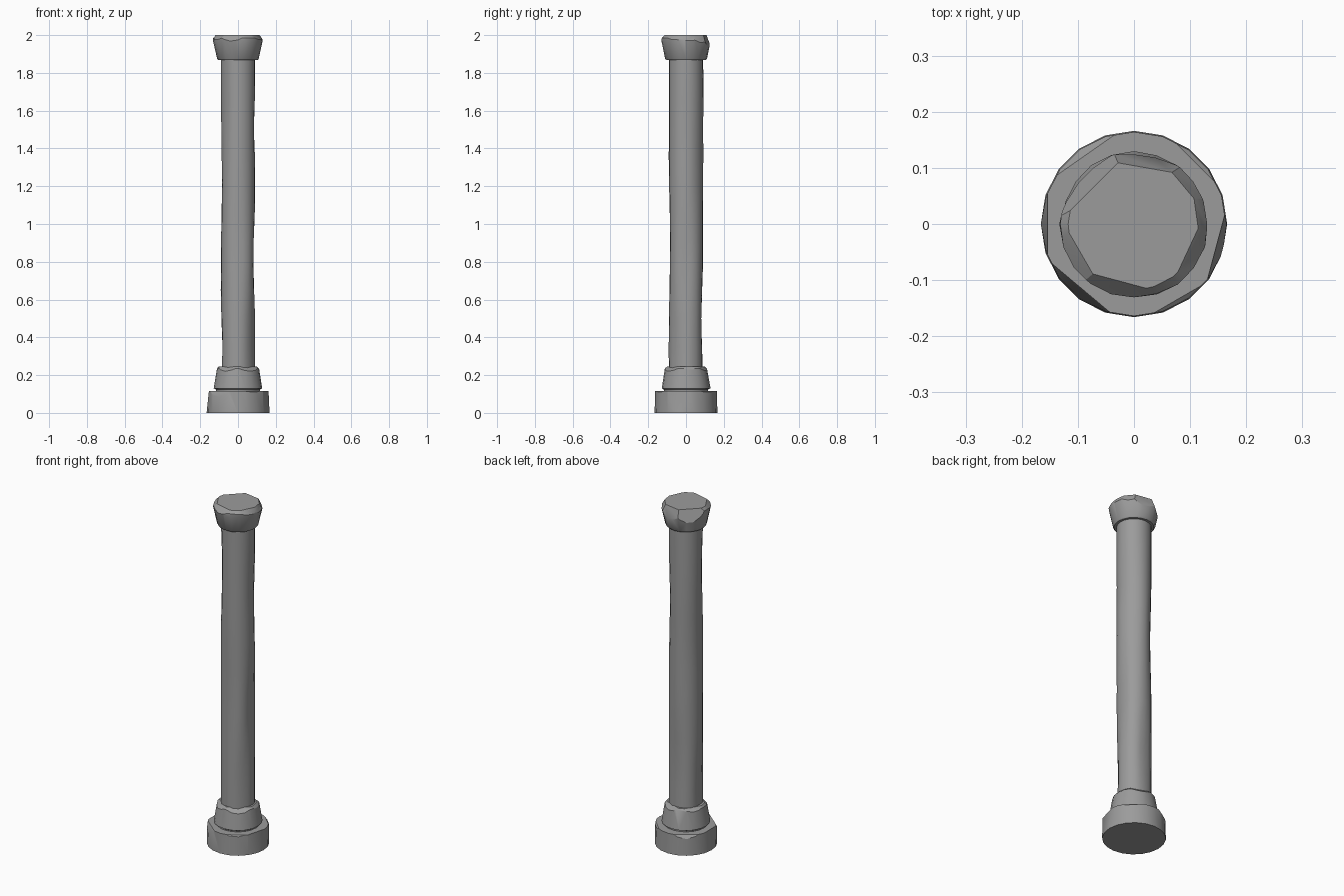
import bpy, bmesh, math, random
from mathutils import Vector

cube = bpy.data.objects.get("Cube")
if cube:
    bpy.data.objects.remove(cube, do_unlink=True)

random.seed(4)
SIDES = 20

stone = bpy.data.materials.new("grey_stone")
stone.use_nodes = True
GREY = (0.33, 0.33, 0.33, 1)
stone.diffuse_color = GREY
stone.node_tree.nodes["Principled BSDF"].inputs["Base Color"].default_value = GREY


def lathe(profile, dents=(), jitter=0.0):
    """Closed ringed solid from (radius, z) pairs; dents are (angle, z, depth, height)."""
    bm = bmesh.new()
    rings = []
    for r, z in profile:
        ring = []
        for i in range(SIDES):
            a = math.tau * i / SIDES
            rad = r + random.uniform(-jitter, jitter)
            for deg, dz, depth, height in dents:
                away = (a - math.radians(deg) + math.pi) % math.tau - math.pi
                rad -= depth * max(0, 1 - abs(away) / 0.7) * max(0, 1 - abs(z - dz) / height)
            ring.append(bm.verts.new((rad * math.cos(a), rad * math.sin(a), z)))
        rings.append(ring)
    for low, high in zip(rings, rings[1:]):
        for i in range(SIDES):
            j = (i + 1) % SIDES
            bm.faces.new((low[i], low[j], high[j], high[i]))
    bm.faces.new(rings[0][::-1])
    bm.faces.new(rings[-1])
    return bm


def chip(bm, deg, radius, z, tilt):
    """Slice off what lies beyond a plane through (radius, z), tilted up from horizontal."""
    a, t = math.radians(deg), math.radians(tilt)
    out = Vector((math.cos(a), math.sin(a), 0))
    cut = bmesh.ops.bisect_plane(
        bm, geom=bm.verts[:] + bm.edges[:] + bm.faces[:], dist=1e-5,
        plane_co=out * radius + Vector((0, 0, z)),
        plane_no=out * math.cos(t) + Vector((0, 0, math.sin(t))), clear_outer=True)
    edges = [e for e in cut["geom_cut"] if isinstance(e, bmesh.types.BMEdge)]
    if edges:
        bmesh.ops.contextual_create(bm, geom=edges)


def finish(bm, name):
    bmesh.ops.recalc_face_normals(bm, faces=bm.faces[:])
    mesh = bpy.data.meshes.new(name)
    bm.to_mesh(mesh)
    bm.free()
    mesh.materials.append(stone)
    obj = bpy.data.objects.new(name, mesh)
    bpy.context.collection.objects.link(obj)
    bpy.ops.object.select_all(action="DESELECT")
    obj.select_set(True)
    bpy.context.view_layer.objects.active = obj
    bpy.ops.object.shade_smooth_by_angle(angle=math.radians(30))


# Foot drum with worn edges
foot = lathe([(0.166, 0), (0.164, 0.117)])
for c in [(-15, 0.152, 0.117, 6), (180, 0.154, 0.117, 6), (-130, 0.148, 0.117, 25),
          (125, 0.150, 0.117, 35), (45, 0.155, 0.117, 45), (-60, 0.155, 0.117, 50)]:
    chip(foot, *c)
finish(foot, "foot_drum")

# Tapered collar with an undercut and a broken upper rim
collar = lathe([(0.116, 0.105), (0.118, 0.124), (0.129, 0.130), (0.112, 0.235), (0.102, 0.245)],
               jitter=0.001)
for c in [(-55, 0.094, 0.235, 55), (-125, 0.094, 0.238, 50), (150, 0.096, 0.24, 55),
          (70, 0.095, 0.238, 50), (10, 0.102, 0.24, 40)]:
    chip(collar, *c)
finish(collar, "collar")

# Weathered shaft with shallow hollows
levels = [0.2, 0.35, 0.5, 0.65, 0.78, 0.9, 1.05, 1.2, 1.35, 1.5, 1.65, 1.78, 1.89]
shaft = lathe([(0.091, z) for z in levels],
              dents=[(0, 0.82, 0.012, 0.3), (0, 1.52, 0.008, 0.2), (180, 0.35, 0.009, 0.25),
                     (180, 1.2, 0.007, 0.4), (90, 0.5, 0.012, 0.3), (-90, 0.9, 0.008, 0.4),
                     (-35, 0.4, 0.01, 0.3), (215, 1.6, 0.009, 0.3), (135, 1.2, 0.009, 0.35),
                     (45, 1.4, 0.008, 0.3)], jitter=0.0006)
finish(shaft, "shaft")

# Flared capital with a chipped top
capital = lathe([(0.104, 1.868), (0.110, 1.875), (0.132, 1.973), (0.132, 1.985), (0.118, 2.0)],
                jitter=0.0015)
for c in [(40, 0.118, 1.985, 25), (8, 0.118, 1.99, 30), (-25, 0.122, 1.985, 45),
          (-105, 0.115, 1.988, 40), (135, 0.100, 1.992, 20), (80, 0.105, 1.992, 18),
          (-150, 0.118, 1.99, 45)]:
    chip(capital, *c)
finish(capital, "capital")
